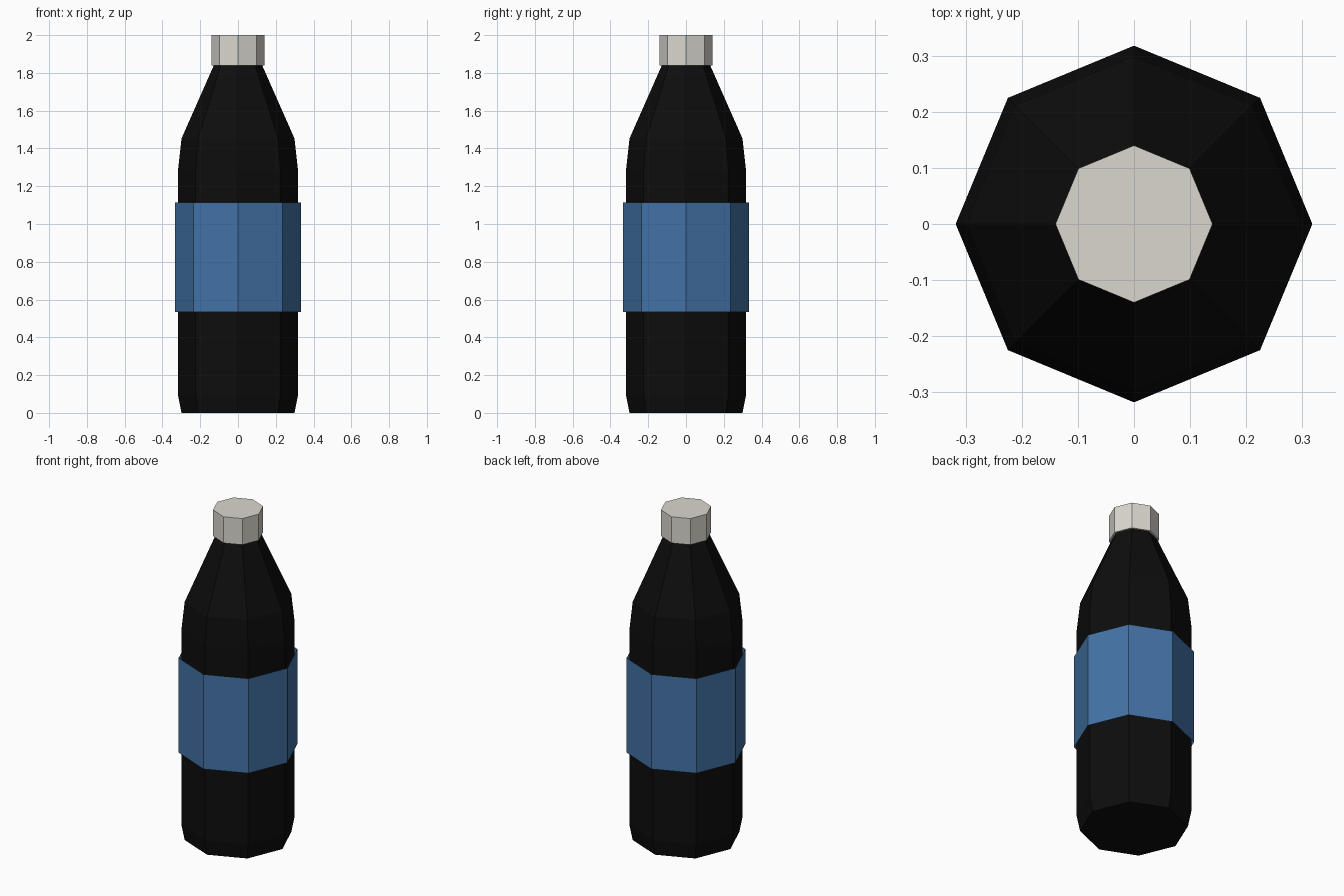
import bpy, bmesh, math

if "Cube" in bpy.data.objects:
    bpy.data.objects.remove(bpy.data.objects["Cube"])

SIDES = 8


def material(name, rgb):
    m = bpy.data.materials.new(name)
    m.diffuse_color = (*rgb, 1)
    m.use_nodes = True
    m.node_tree.nodes["Principled BSDF"].inputs["Base Color"].default_value = m.diffuse_color
    return m


def lathe(name, profile, mat, bottom=True, top=True):
    """Turn a (radius, height) profile into a flat-faced eight-sided part."""
    bm = bmesh.new()
    rings = []
    for r, z in profile:
        rings.append([bm.verts.new((r * math.cos(i * math.tau / SIDES),
                                    r * math.sin(i * math.tau / SIDES), z))
                      for i in range(SIDES)])
    for a, b in zip(rings, rings[1:]):
        for i in range(SIDES):
            j = (i + 1) % SIDES
            bm.faces.new((a[i], a[j], b[j], b[i]))
    if bottom:
        bm.faces.new(rings[0][::-1])
    if top:
        bm.faces.new(rings[-1])
    mesh = bpy.data.meshes.new(name)
    bm.to_mesh(mesh)
    bm.free()
    mesh.materials.append(mat)
    obj = bpy.data.objects.new(name, mesh)
    bpy.context.collection.objects.link(obj)
    return obj


black = material("black", (0.004, 0.004, 0.004))
blue = material("label blue", (0.056, 0.168, 0.38))
grey = material("cap light grey", (0.70, 0.68, 0.62))

# Bottle body with chamfered base and tapered shoulder
lathe("bottle_body", [(0.299, 0), (0.318, 0.095), (0.318, 1.28),
                      (0.299, 1.453), (0.127, 1.842)], black)

# Label: thin open sleeve standing slightly off the body
lathe("label", [(0.333, 0.535), (0.333, 1.113)], blue, bottom=False, top=False)

# Screw cap
lathe("cap", [(0.14, 1.84), (0.14, 2.0)], grey)
